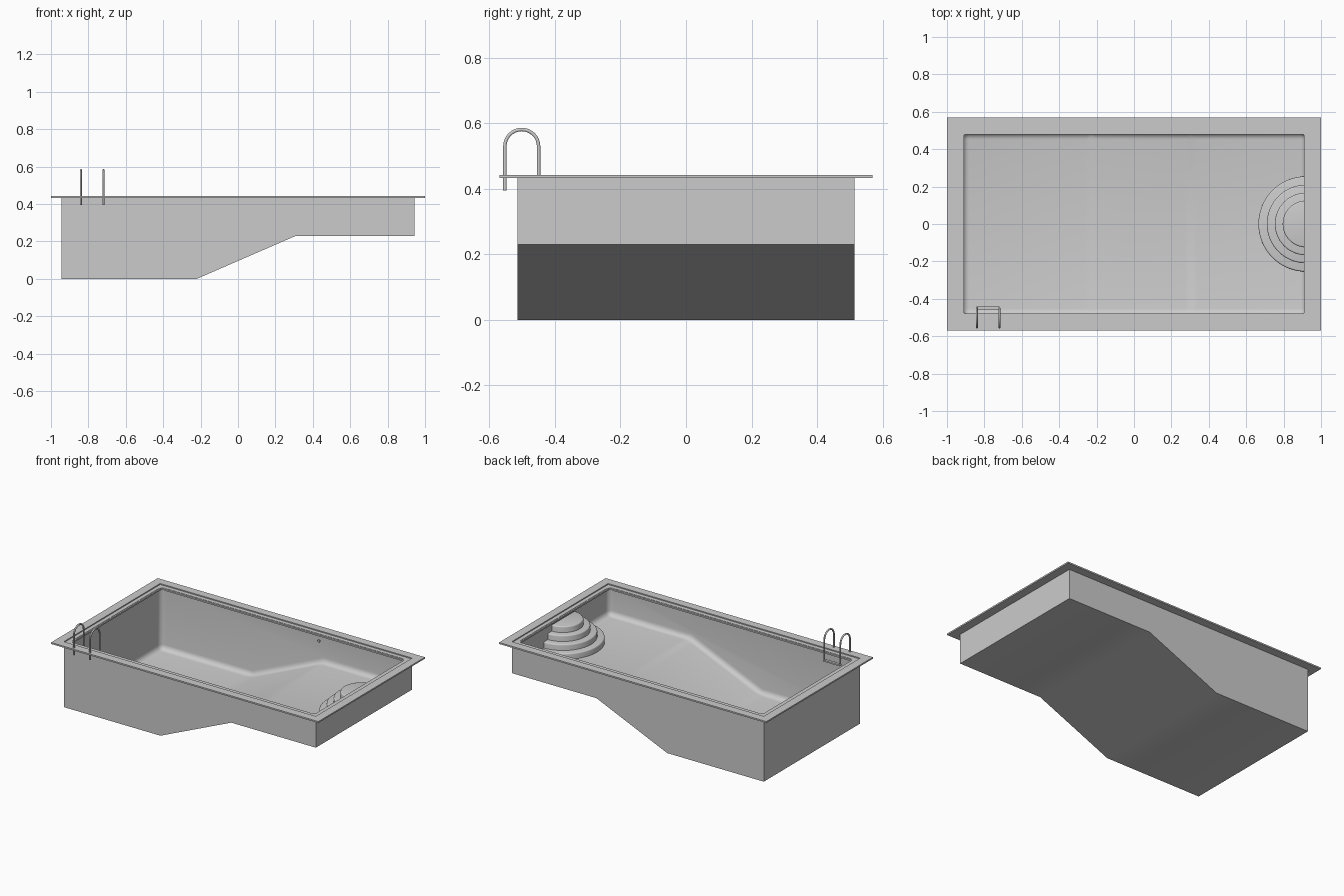
import bpy, bmesh, math
from mathutils import Vector, Matrix

if "Cube" in bpy.data.objects:
    bpy.data.objects.remove(bpy.data.objects["Cube"])


def finish(bm, name, angle=35):
    bmesh.ops.recalc_face_normals(bm, faces=bm.faces)
    me = bpy.data.meshes.new(name)
    bm.to_mesh(me)
    bm.free()
    me.shade_smooth()
    me.set_sharp_from_angle(angle=math.radians(angle))
    ob = bpy.data.objects.new(name, me)
    bpy.context.collection.objects.link(ob)
    return ob


def ring(name, outer, inner, z0, z1):
    """Rectangular frame between two half-size pairs."""
    bm = bmesh.new()
    loops = []
    for (hx, hy), z in ((outer, z0), (outer, z1), (inner, z1), (inner, z0)):
        loops.append([bm.verts.new((sx * hx, sy * hy, z))
                      for sx, sy in ((-1, -1), (1, -1), (1, 1), (-1, 1))])
    for k in range(4):
        a, b = loops[k], loops[(k + 1) % 4]
        for i in range(4):
            j = (i + 1) % 4
            bm.faces.new((a[i], a[j], b[j], b[i]))
    return finish(bm, name)


# Basin shell: stepped-depth profile, outer skin plus rounded inner skin
TOP = 0.436
outer = [(-.943, TOP), (-.943, 0), (-.22, 0), (.31, .23), (.943, .23), (.943, TOP)]
inner = [(-.917, TOP), (-.917, .02), (-.225, .02), (.305, .25), (.917, .25), (.917, TOP)]
bm = bmesh.new()


def skin(profile, hy):
    f, b = ([bm.verts.new((x, s * hy, z)) for x, z in profile] for s in (-1, 1))
    faces = [bm.faces.new(f), bm.faces.new(b[::-1])]
    faces += [bm.faces.new((f[i], b[i], b[i + 1], f[i + 1])) for i in range(5)]
    return [f[0], f[5], b[5], b[0]], faces


rim_o, _ = skin(outer, .515)
rim_i, inner_faces = skin(inner, .487)
for i in range(4):
    j = (i + 1) % 4
    bm.faces.new((rim_o[i], rim_o[j], rim_i[j], rim_i[i]))
bmesh.ops.recalc_face_normals(bm, faces=bm.faces)
inset = set(inner_faces)
edges = [e for e in bm.edges if all(f in inset for f in e.link_faces)]
bmesh.ops.bevel(bm, geom=edges, offset=.035, offset_type='OFFSET', segments=5,
                profile=.5, affect='EDGES', clamp_overlap=True)
finish(bm, "pool_basin")

# Coping slab around the edge and thin lip at the waterline
ring("coping", (1, .57), (.943, .515), .433, .443)
ring("inner_lip", (.92, .49), (.908, .478), .424, .434)

# Half-round entry steps with softened edges
for k, r in enumerate((.255, .21, .167, .125)):
    z1 = .29 + .041 * k
    bm = bmesh.new()
    n = 32
    verts = [bm.verts.new((.92 - r * math.sin(math.pi * i / n),
                           r * math.cos(math.pi * i / n), .24)) for i in range(n + 1)]
    base = bm.faces.new(verts)
    ext = bmesh.ops.extrude_face_region(bm, geom=[base], use_keep_orig=True)
    bmesh.ops.translate(bm, verts=[v for v in ext["geom"] if isinstance(v, bmesh.types.BMVert)],
                        vec=(0, 0, z1 - .24))
    bmesh.ops.recalc_face_normals(bm, faces=bm.faces)
    arc = [e for e in bm.edges if all(v.co.z > z1 - .001 for v in e.verts)
           and e.calc_length() < r]
    bmesh.ops.bevel(bm, geom=arc, offset=.008, segments=3, profile=.5, affect='EDGES')
    finish(bm, f"entry_step_{k + 1}")

# Ladder handrails: inverted U tubes
for name, x in (("handrail_left", -.84), ("handrail_right", -.72)):
    pts = [(-.553, .395)]
    pts += [(-.5015 - .0515 * math.cos(math.pi * i / 16),
             .53 + .0515 * math.sin(math.pi * i / 16)) for i in range(17)]
    pts += [(-.45, .392)]
    cu = bpy.data.curves.new(name, 'CURVE')
    cu.dimensions = '3D'
    cu.bevel_depth = .0055
    cu.bevel_resolution = 3
    cu.use_fill_caps = True
    sp = cu.splines.new('POLY')
    sp.points.add(len(pts) - 1)
    for p, (y, z) in zip(sp.points, pts):
        p.co = (x, y, z, 1)
    bpy.context.collection.objects.link(bpy.data.objects.new(name, cu))

# Ladder tread joining the inner legs
bm = bmesh.new()
bmesh.ops.create_cube(bm, size=1, matrix=Matrix.Translation((-.78, -.45, .393))
                      @ Matrix.Diagonal((.124, .018, .01, 1)))
finish(bm, "ladder_tread")

# Water inlet on the back wall
bm = bmesh.new()
bmesh.ops.create_cone(bm, cap_ends=True, segments=20, radius1=.009, radius2=.009, depth=.012,
                      matrix=Matrix.Translation((.266, .484, .39))
                      @ Matrix.Rotation(math.pi / 2, 4, 'X'))
finish(bm, "water_inlet")
